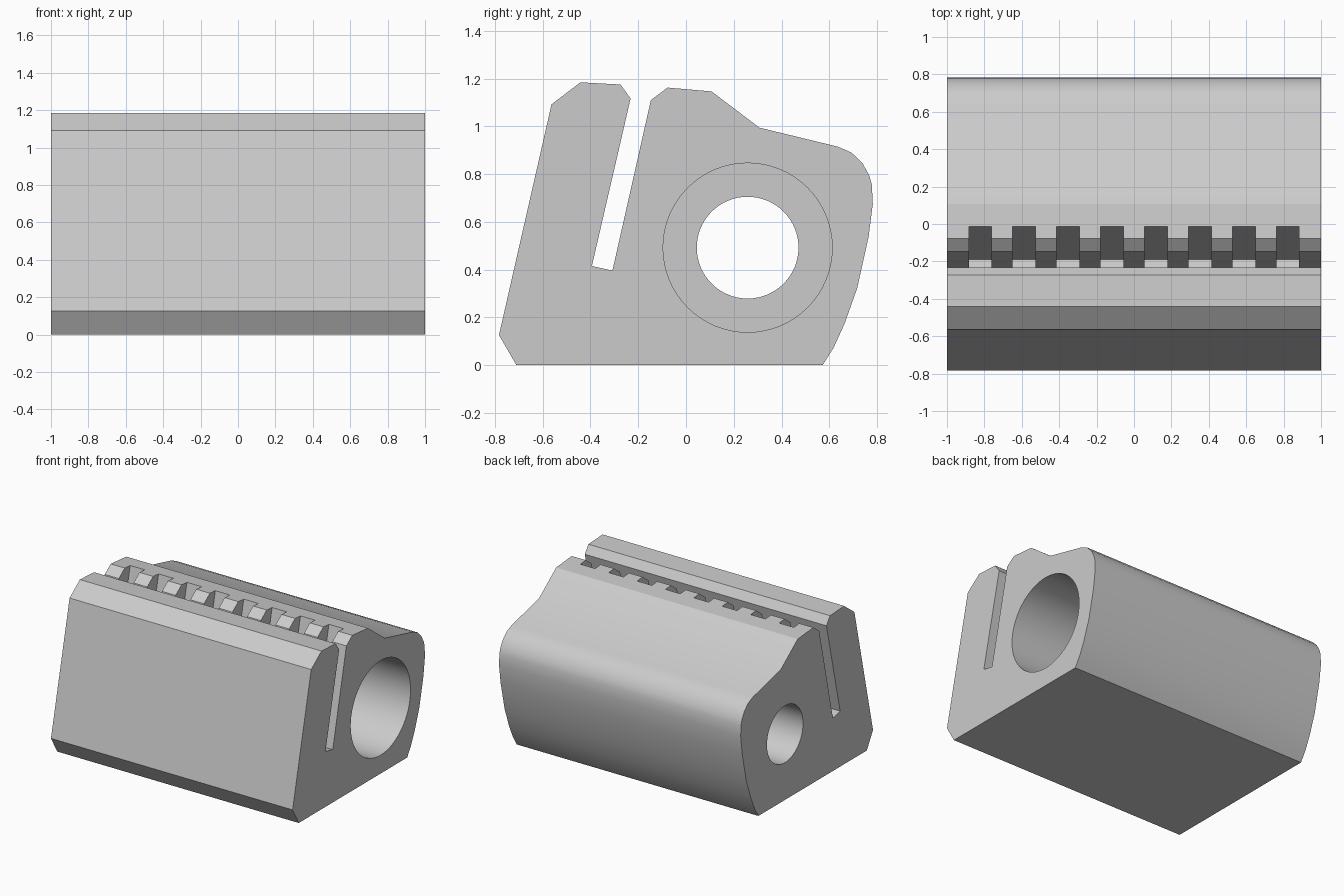
import bpy, bmesh, math
from mathutils import Matrix

cube = bpy.data.objects.get("Cube")
if cube:
    bpy.data.objects.remove(cube, do_unlink=True)

grey = bpy.data.materials.new("plain grey")
grey.use_nodes = True
COLOUR = (0.6, 0.6, 0.6, 1)
grey.diffuse_color = COLOUR
grey.node_tree.nodes["Principled BSDF"].inputs["Base Color"].default_value = COLOUR


def add_prism(bm, profile, x0, x1):
    """Extrude a (y, z) profile along x."""
    face = bm.faces.new([bm.verts.new((x0, y, z)) for y, z in profile])
    new = bmesh.ops.extrude_face_region(bm, geom=[face])["geom"]
    verts = [v for v in new if isinstance(v, bmesh.types.BMVert)]
    bmesh.ops.translate(bm, verts=verts, vec=(x1 - x0, 0, 0))


def add_cylinder(bm, radius, x0, x1):
    place = Matrix.Translation(((x0 + x1) / 2, 0.258, 0.492)) @ Matrix.Rotation(math.pi / 2, 4, 'Y')
    bmesh.ops.create_cone(bm, cap_ends=True, segments=64, radius1=radius,
                          radius2=radius, depth=x1 - x0, matrix=place)


def finish(bm, name):
    bmesh.ops.recalc_face_normals(bm, faces=bm.faces[:])
    mesh = bpy.data.meshes.new(name)
    bm.to_mesh(mesh)
    bm.free()
    mesh.materials.append(grey)
    obj = bpy.data.objects.new(name, mesh)
    bpy.context.collection.objects.link(obj)
    return obj


def cut(target, cutter):
    """Subtract the cutter, then discard it."""
    cutter.hide_render = True
    mod = target.modifiers.new("cut", 'BOOLEAN')
    mod.operation = 'DIFFERENCE'
    mod.solver = 'EXACT'
    mod.object = cutter
    bpy.context.view_layer.objects.active = target
    bpy.ops.object.modifier_apply(modifier=mod.name)
    bpy.data.objects.remove(cutter, do_unlink=True)


# Block outline: base, front jaw, slanted slot, rear jaw, rounded back
front_jaw = [(-0.71, 0), (-0.783, 0.126), (-0.563, 1.092), (-0.442, 1.184),
             (-0.274, 1.175), (-0.232, 1.116)]
slot = [(-0.394, 0.415), (-0.308, 0.396)]
rear_jaw = [(-0.147, 1.11), (-0.077, 1.162), (0.107, 1.146), (0.308, 0.994)]
back = [(0.635, 0.915), (0.693, 0.89), (0.739, 0.845), (0.767, 0.795), (0.778, 0.755),
        (0.782, 0.675), (0.764, 0.535), (0.716, 0.32), (0.664, 0.174), (0.618, 0.073),
        (0.572, 0)]
bm = bmesh.new()
add_prism(bm, front_jaw + slot + rear_jaw + back, -1, 1)
body = finish(bm, "clamp_block")

# Row of notches in the rear wall of the slot
bm = bmesh.new()
for i in range(8):
    centre = (i - 3.5) * 0.235
    add_prism(bm, [(-0.19, 0.37), (-0.35, 0.415), (-0.157, 1.262), (0.003, 1.227)],
              centre - 0.061, centre + 0.061)
cut(body, finish(bm, "notch_cutter"))

# Stepped bore: wide from the left end, narrow through the right end
for name, radius, x0, x1 in (("wide_bore_cutter", 0.354, 0, 1.1),
                             ("narrow_bore_cutter", 0.213, -1.1, 0.1)):
    bm = bmesh.new()
    add_cylinder(bm, radius, x0, x1)
    cut(body, finish(bm, name))

# Smooth curved faces, keep edges sharp
bpy.ops.object.select_all(action='DESELECT')
body.select_set(True)
bpy.context.view_layer.objects.active = body
bpy.ops.object.shade_smooth_by_angle(angle=math.radians(30))
